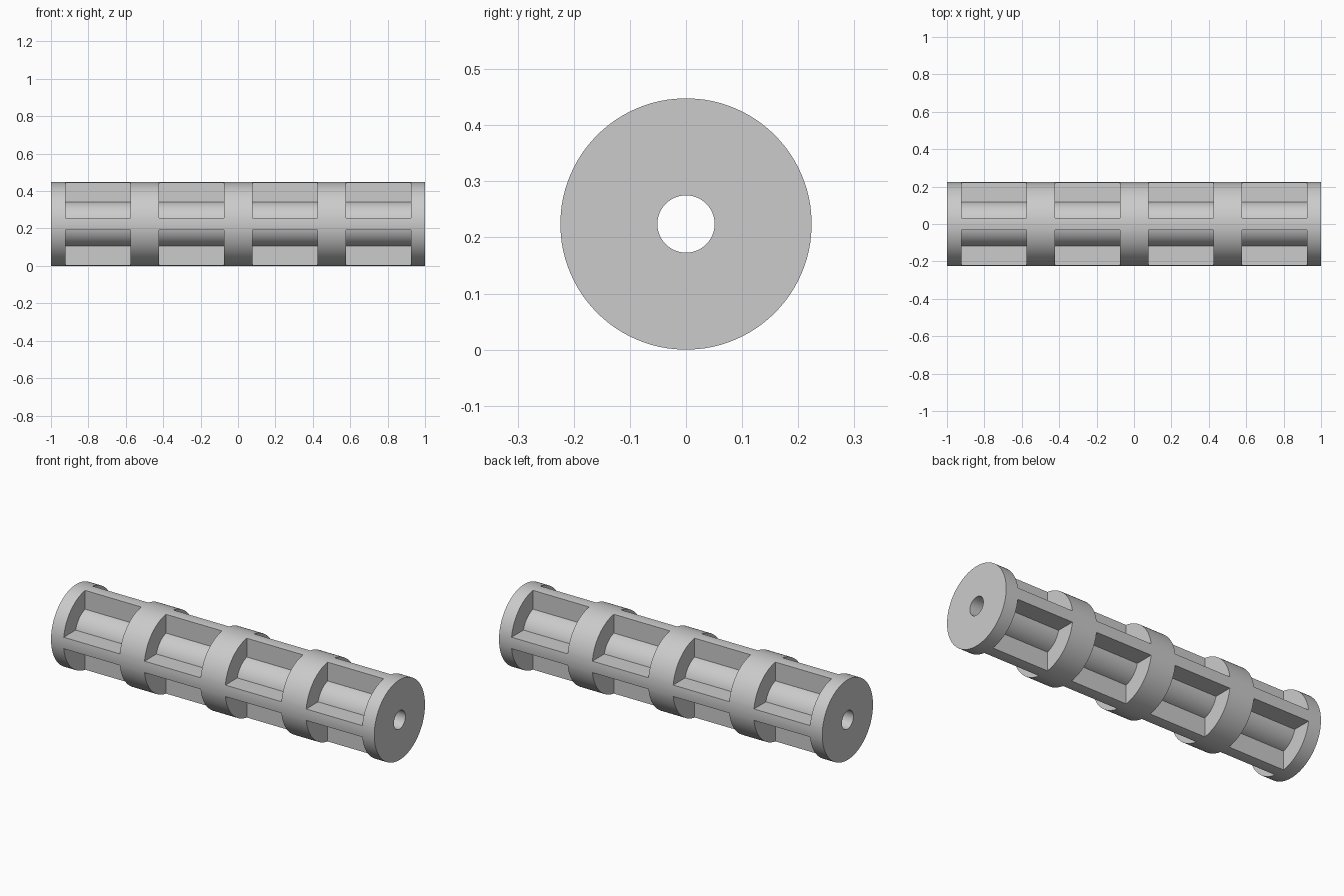
import bpy, bmesh, math

if "Cube" in bpy.data.objects:
    bpy.data.objects.remove(bpy.data.objects["Cube"])

R_OUT, R_CORE, R_BORE = 0.224, 0.121, 0.051   # radii about the long axis
RIB = 0.032                                   # half thickness of the four ribs
END, POCKET, BAND = 0.077, 0.347, 0.153       # lengths along x
ARC, RIB_SEG = 20, 3                          # segments per pocket / rib arc

# Stations along x: alternating solid bands and pockets
xs = [-1.0, -1.0 + END]
for i in range(4):
    xs.append(xs[-1] + POCKET)
    xs.append(xs[-1] + BAND if i < 3 else 1.0)


def ring_angles(radius):
    """Angles matched so rib sides stay parallel at every radius."""
    a = math.asin(RIB / radius)
    out = []
    for q in range(4):
        base = q * math.pi / 2
        out += [base - a + 2 * a * k / RIB_SEG for k in range(RIB_SEG)]
        out += [base + a + (math.pi / 2 - 2 * a) * k / ARC for k in range(ARC)]
    return out


bm = bmesh.new()


def rings(radius, angles):
    return [[bm.verts.new((x, radius * math.cos(t), R_OUT + radius * math.sin(t)))
             for t in angles] for x in xs]


outer_angles = ring_angles(R_OUT)
outer = rings(R_OUT, outer_angles)
core = rings(R_CORE, ring_angles(R_CORE))
bore = rings(R_BORE, outer_angles)
n = len(outer_angles)
period = ARC + RIB_SEG


def quad(*v):
    bm.faces.new(v)


for j in range(n):
    k = (j + 1) % n
    in_pocket = j % period >= RIB_SEG
    for s in range(len(xs) - 1):
        t = s + 1
        # Bore wall
        quad(bore[s][j], bore[s][k], bore[t][k], bore[t][j])
        if s % 2 == 1 and in_pocket:
            # Pocket floor and its two end walls
            quad(core[s][j], core[t][j], core[t][k], core[s][k])
            for e in (s, t):
                quad(core[e][j], core[e][k], outer[e][k], outer[e][j])
            # Rib sides
            if j % period == RIB_SEG:
                quad(core[s][j], core[t][j], outer[t][j], outer[s][j])
            if j % period == period - 1:
                quad(core[s][k], core[t][k], outer[t][k], outer[s][k])
        else:
            # Outer skin of bands and ribs
            quad(outer[s][j], outer[t][j], outer[t][k], outer[s][k])
    # End caps
    for e in (0, -1):
        quad(bore[e][j], bore[e][k], outer[e][k], outer[e][j])

bmesh.ops.delete(bm, geom=[v for v in bm.verts if not v.link_faces], context='VERTS')
bmesh.ops.recalc_face_normals(bm, faces=bm.faces)
mesh = bpy.data.meshes.new("ribbed_roller")
bm.to_mesh(mesh)
bm.free()

grey = bpy.data.materials.new("light grey")
grey.diffuse_color = (0.6, 0.6, 0.6, 1.0)
grey.use_nodes = True
grey.node_tree.nodes["Principled BSDF"].inputs["Base Color"].default_value = grey.diffuse_color
mesh.materials.append(grey)

roller = bpy.data.objects.new("ribbed_roller", mesh)
bpy.context.collection.objects.link(roller)
bpy.context.view_layer.objects.active = roller
roller.select_set(True)
bpy.ops.object.shade_smooth_by_angle(angle=math.radians(30))
